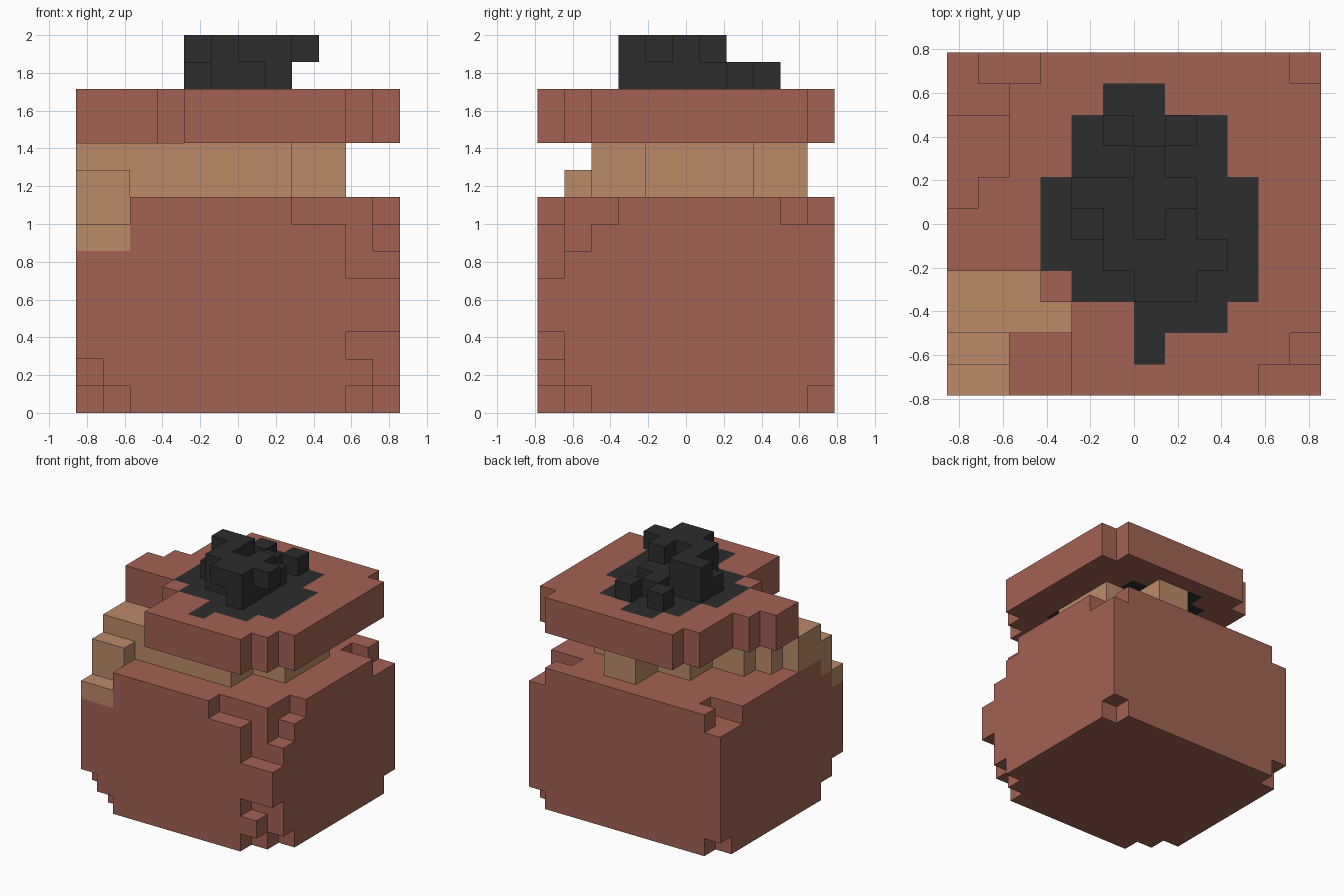
import bpy, bmesh, math

cube = bpy.data.objects.get("Cube")
if cube:
    bpy.data.objects.remove(cube)

S = 1 / 7                 # size of one block
NX, NY = 12, 11           # blocks across and deep


def material(name, rgb):
    lin = [((c / 255 + 0.055) / 1.055) ** 2.4 for c in rgb] + [1]
    m = bpy.data.materials.new(name)
    m.use_nodes = True
    m.diffuse_color = lin
    m.node_tree.nodes["Principled BSDF"].inputs["Base Color"].default_value = lin
    return m


clay = material("terracotta", (162, 98, 83))
tan = material("light clay", (187, 139, 105))
dark = material("charcoal", (45, 45, 45))


def box(i, j, k):
    """Set of grid blocks; each argument is a number or an inclusive (first, last)."""
    span = [r if isinstance(r, tuple) else (r, r) for r in (i, j, k)]
    (a, b), (c, d), (e, f) = span
    return {(x, y, z) for x in range(a, b + 1)
            for y in range(c, d + 1) for z in range(e, f + 1)}


def boxes(*parts):
    return set().union(*(box(*p) for p in parts))


# Pot body with chipped edges
body = box((0, 11), (0, 10), (0, 7)) - boxes(
    ((8, 9), 0, 7), ((10, 11), 0, (5, 7)), (11, 1, (6, 7)), (11, 2, 7),   # front, upper +x
    ((10, 11), 0, 2), (11, 0, 1), ((10, 11), 0, 0), (11, 1, 0),           # front, lower +x
    (0, 0, (0, 1)), (1, 0, 0), (0, 1, 0),                                 # front, lower -x
    (11, 10, 7), ((10, 11), 9, 7), (11, 10, 0),                           # rear +x
    (0, 10, 7), ((0, 1), 9, 7), (0, 10, 0),                               # rear -x
    ((0, 1), 0, (6, 7)), ((0, 1), 1, 7))                                  # spill steps

# Pale neck between body and rim, stepping down over the front corner
neck = boxes(((6, 7), (8, 9), (8, 9)), ((4, 9), (6, 7), (8, 9)),
             ((2, 9), 5, (8, 9)), ((1, 9), 4, (8, 9)), ((0, 7), (2, 3), (8, 9)))
spill = boxes(((0, 1), 1, (7, 8)), ((0, 1), 0, 6))

# Charcoal filling, flush with the rim
K = (10, 11)
filling = boxes(((5, 6), 9, K), ((4, 8), (7, 8), K), ((3, 9), (4, 6), K),
                ((4, 9), 3, K), ((6, 8), 2, K), (6, 1, K))

# Broken rim around the filling
rim = box((0, 11), (0, 10), K) - filling - boxes(
    ((0, 3), (0, 2), K), ((0, 2), 3, K),
    ((10, 11), 0, K), (11, 1, K), (11, 10, K),
    ((0, 2), 10, K), ((0, 1), (7, 9), K), (0, 6, K))

# Lumps heaped on top
lumps = boxes((7, 3, 12), ((5, 7), 4, 12), ((4, 7), 5, 12), ((4, 7), 6, 12),
              (6, 7, 12), (5, 8, 12), (7, 8, 12),
              ((6, 7), 3, 13), ((5, 8), 4, 13), (5, 5, 13), (7, 5, 13), ((4, 5), 6, 13))

PARTS = (("pot_body", body, clay), ("neck", neck, tan), ("spill_steps", spill, tan),
         ("rim", rim, clay), ("filling", filling, dark), ("lumps", lumps, dark))
solid = set().union(*(p[1] for p in PARTS))


def build(name, cells, mat):
    """Skin the blocks with their exposed faces and merge flat areas."""
    bm = bmesh.new()
    verts = {}

    def vert(p):
        if p not in verts:
            verts[p] = bm.verts.new(((p[0] - NX / 2) * S, (p[1] - NY / 2) * S, p[2] * S))
        return verts[p]

    for c in sorted(cells):
        for axis in range(3):
            u, v = (axis + 1) % 3, (axis + 2) % 3
            for side in (0, 1):
                n = list(c)
                n[axis] += 2 * side - 1
                if tuple(n) in solid:
                    continue
                loop = []
                for du, dv in ((0, 0), (1, 0), (1, 1), (0, 1)):
                    p = list(c)
                    p[axis] += side
                    p[u] += du
                    p[v] += dv
                    loop.append(vert(tuple(p)))
                bm.faces.new(loop if side else loop[::-1])
    bmesh.ops.dissolve_limit(bm, angle_limit=math.radians(1),
                             verts=bm.verts[:], edges=bm.edges[:])
    me = bpy.data.meshes.new(name)
    bm.to_mesh(me)
    bm.free()
    me.materials.append(mat)
    bpy.context.scene.collection.objects.link(bpy.data.objects.new(name, me))


for part in PARTS:
    build(*part)
